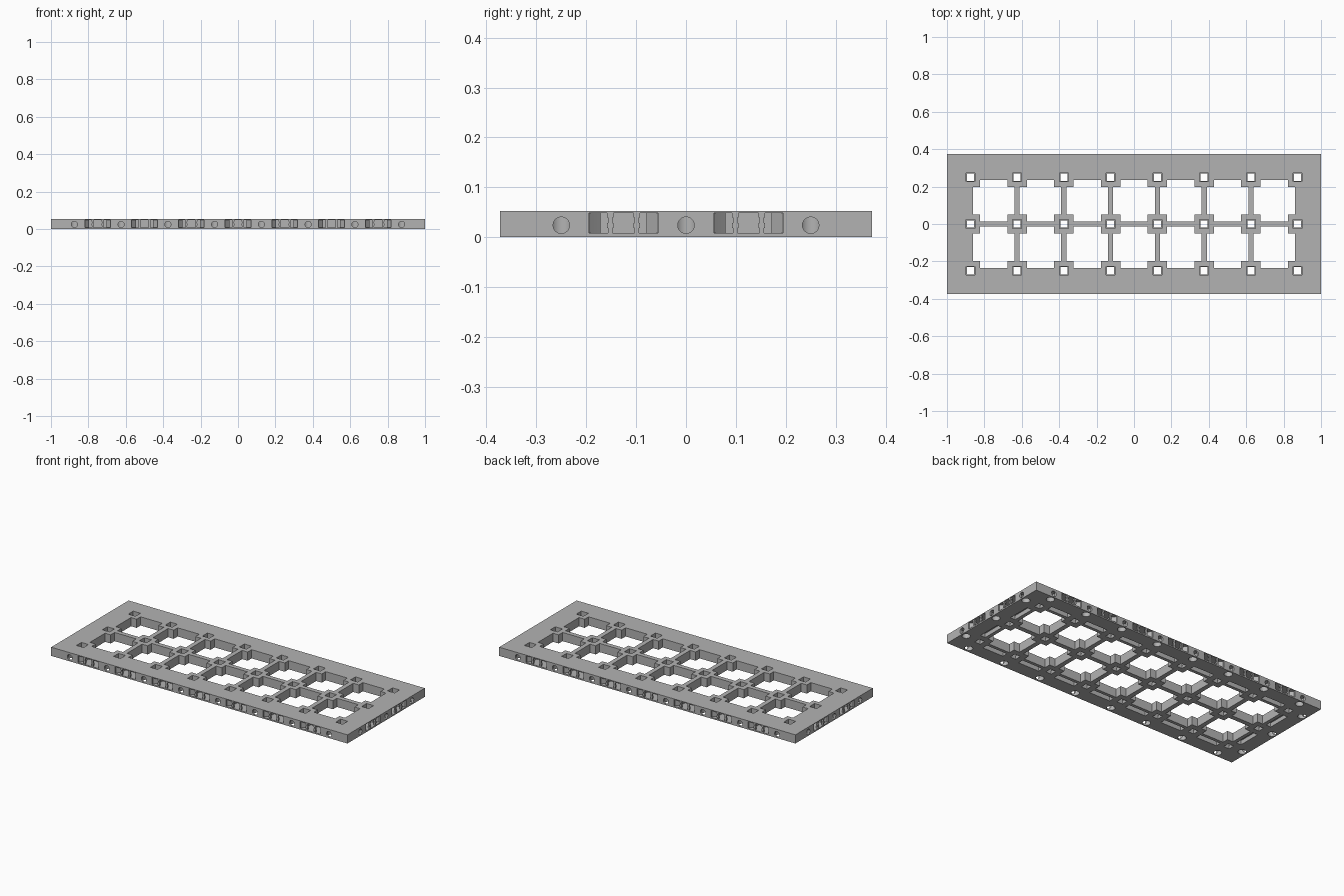
import bpy, bmesh, math
from mathutils import Matrix, Vector

if "Cube" in bpy.data.objects:
    bpy.data.objects.remove(bpy.data.objects["Cube"], do_unlink=True)

LX, LY, H = 1.0, 0.373, 0.053
PITCH = 0.25
CELL_X = [PITCH * i for i in range(-3, 4)]
CELL_Y = [-PITCH / 2, PITCH / 2]
POST_X = [PITCH * (i - 3.5) for i in range(8)]
POST_Y = [-PITCH, 0, PITCH]

grey = bpy.data.materials.new("warm_grey")
grey.use_nodes = True
grey.diffuse_color = (0.45, 0.45, 0.45, 1)
grey.node_tree.nodes["Principled BSDF"].inputs["Base Color"].default_value = (0.45, 0.45, 0.45, 1)


def prism(bm, pts, z0, z1, m=Matrix()):
    """Extrude a plan outline from z0 to z1, placed by matrix m."""
    low = [bm.verts.new(m @ Vector((x, y, z0))) for x, y in pts]
    high = [bm.verts.new(m @ Vector((x, y, z1))) for x, y in pts]
    bm.faces.new(low[::-1])
    bm.faces.new(high)
    n = len(pts)
    for i in range(n):
        j = (i + 1) % n
        bm.faces.new((low[i], low[j], high[j], high[i]))


def rect(x0, x1, y0, y1):
    return [(x0, y0), (x1, y0), (x1, y1), (x0, y1)]


def circle(cx, cy, r, n=24):
    return [(cx + r * math.cos(2 * math.pi * i / n), cy + r * math.sin(2 * math.pi * i / n)) for i in range(n)]


def make(name, bm):
    bmesh.ops.recalc_face_normals(bm, faces=bm.faces)
    me = bpy.data.meshes.new(name)
    bm.to_mesh(me)
    bm.free()
    me.materials.append(grey)
    ob = bpy.data.objects.new(name, me)
    bpy.context.scene.collection.objects.link(ob)
    return ob


# Edge frames: local x runs along the edge, local +y points into the board
def edge_frames(along_x, along_y):
    for angle, dist, spots in ((0, LY, along_x), (180, LY, along_x), (90, LX, along_y), (270, LX, along_y)):
        turn = Matrix.Rotation(math.radians(angle), 4, "Z")
        for s in spots:
            yield turn @ Matrix.Translation((s, -dist, 0))


cutters = []

# Cross-shaped openings leave posts joined by thin bars
bm = bmesh.new()
a, b = 0.111, 0.073
quarter = [(a, -b), (a, b), (b, b)]
cross = []
for q in range(4):
    c, s = round(math.cos(q * math.pi / 2)), round(math.sin(q * math.pi / 2))
    cross += [(c * x - s * y, s * x + c * y) for x, y in quarter]
for x in CELL_X:
    for y in CELL_Y:
        prism(bm, cross, -0.1, 0.2, Matrix.Translation((x, y, 0)))
cutters.append(make("cell_cutter", bm))

# Stepped square holes in the posts
for name, h, z0 in (("hole_cutter", 0.019, -0.1), ("hole_step_cutter", 0.024, 0.02)):
    bm = bmesh.new()
    for x in POST_X:
        for y in POST_Y:
            prism(bm, rect(-h, h, -h, h), z0, 0.2, Matrix.Translation((x, y, 0)))
    cutters.append(make(name, bm))

# Clip sockets in the rim
bm = bmesh.new()
half = [(0.069, -0.02), (0.069, 0.008), (0.058, 0.02), (0.046, 0.032), (0.046, 0.07)]
socket = half + [(-x, y) for x, y in reversed(half)]
for m in edge_frames(CELL_X, CELL_Y):
    prism(bm, socket, 0.008, 0.049, m)
cutters.append(make("socket_cutter", bm))

# Magnet wells open to the underside
bm = bmesh.new()
for m in edge_frames(POST_X, POST_Y):
    prism(bm, circle(0, 0.03, 0.023), -0.1, 0.044, m)
cutters.append(make("well_cutter", bm))

# Round windows from the rim into the wells
bm = bmesh.new()
tilt = Matrix.Rotation(math.pi / 2, 4, "X")
for m in edge_frames(POST_X, POST_Y):
    prism(bm, circle(0, 0.024, 0.0165), -0.028, 0.05, m @ tilt)
cutters.append(make("window_cutter", bm))

# Grooves under the rim between the posts
bm = bmesh.new()
for m in edge_frames(CELL_X, CELL_Y):
    prism(bm, rect(-0.07, 0.07, 0.085, 0.118), -0.1, 0.025, m)
cutters.append(make("groove_cutter", bm))

# Board
bm = bmesh.new()
prism(bm, rect(-LX, LX, -LY, LY), 0, H)
board = make("grid_board", bm)
for cutter in cutters:
    cutter.hide_render = True
    mod = board.modifiers.new(cutter.name, "BOOLEAN")
    mod.operation, mod.solver, mod.object = "DIFFERENCE", "EXACT", cutter
dg = bpy.context.evaluated_depsgraph_get()
baked = bpy.data.meshes.new_from_object(board.evaluated_get(dg))
board.modifiers.clear()
board.data = baked
baked.materials.clear()
baked.materials.append(grey)
for p in baked.polygons:
    p.material_index = 0
for cutter in cutters:
    bpy.data.objects.remove(cutter, do_unlink=True)

# Slim wavy pillars standing in each socket
bm = bmesh.new()
for m in edge_frames(CELL_X, CELL_Y):
    for side in (-1, 1):
        for k in range(4):
            w = 0.0065 if k % 2 else 0.0045
            z = 0.007 + 0.011 * k
            x = 0.0265 * side
            prism(bm, rect(x - w, x + w, 0.001, 0.012), z, z + 0.011, m)
make("socket_pillars", bm)

# Smooth the round walls only
bpy.ops.object.select_all(action="DESELECT")
board.select_set(True)
bpy.context.view_layer.objects.active = board
bpy.ops.object.shade_smooth_by_angle(angle=math.radians(30))
